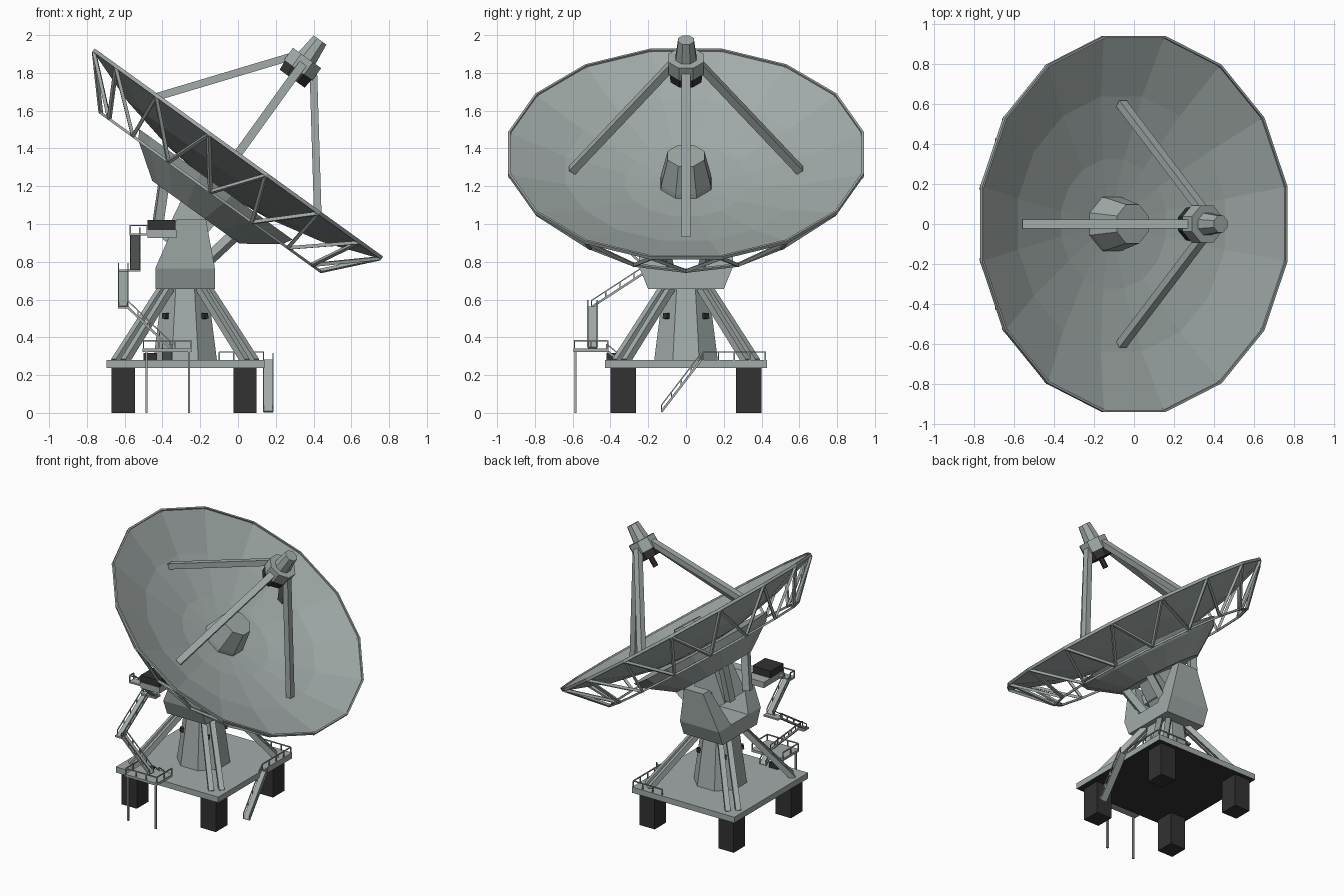
import bpy, bmesh, math
from mathutils import Vector as V, Matrix

if "Cube" in bpy.data.objects:
    bpy.data.objects.remove(bpy.data.objects["Cube"])

def material(name, c):
    m = bpy.data.materials.new(name)
    m.diffuse_color = (*c, 1)
    m.use_nodes = True
    m.node_tree.nodes["Principled BSDF"].inputs["Base Color"].default_value = m.diffuse_color
    return m

GREY = material("pale_grey", (0.36, 0.41, 0.40))
DARK = material("charcoal", (0.032, 0.032, 0.032))

CX = -0.28                                   # mount centre line
TILT = math.radians(35.8)
DISH = Matrix.Translation((0, 0, 1.372)) @ Matrix.Rotation(TILT, 4, 'Y')

def finish(name, bm, mats, frame=None, rule=None):
    bmesh.ops.recalc_face_normals(bm, faces=bm.faces)
    if rule:
        for f in bm.faces:
            f.material_index = rule(f)
    me = bpy.data.meshes.new(name)
    bm.to_mesh(me)
    bm.free()
    for m in mats:
        me.materials.append(m)
    ob = bpy.data.objects.new(name, me)
    if frame:
        ob.matrix_world = frame
    bpy.context.collection.objects.link(ob)
    return ob

def lathe(bm, prof, n, phase=0.5, closed=False):
    rings = [[bm.verts.new((r * math.cos((i + phase) * math.tau / n),
                            r * math.sin((i + phase) * math.tau / n), z))
              for i in range(n)] for r, z in prof]
    pairs = list(zip(rings, rings[1:]))
    if closed:
        pairs.append((rings[-1], rings[0]))
    else:
        bm.faces.new(rings[0])
        bm.faces.new(rings[-1])
    for a, b in pairs:
        for i in range(n):
            j = (i + 1) % n
            bm.faces.new((a[i], a[j], b[j], b[i]))

def bar(bm, p, q, w, h=None, side=None):
    p, q = V(p), V(q)
    d = (q - p).normalized()
    if side is None:
        side = V((0, 0, 1)).cross(d)
        if side.length < 0.01:
            side = V((1, 0, 0))
    x = V(side).normalized()
    y = d.cross(x)
    m = Matrix((x * w, y * (h or w), q - p)).transposed().to_4x4()
    m.translation = (p + q) / 2
    bmesh.ops.create_cube(bm, size=1, matrix=m)

def taper(bm, lo, hi):
    """Block between two rectangles (x0, x1, y0, y1, z)."""
    a, b = [[bm.verts.new(c) for c in ((x0, y0, z), (x1, y0, z), (x1, y1, z), (x0, y1, z))]
            for x0, x1, y0, y1, z in (lo, hi)]
    bm.faces.new(a)
    bm.faces.new(b)
    for i in range(4):
        j = (i + 1) % 4
        bm.faces.new((a[i], a[j], b[j], b[i]))

def box(bm, x0, x1, y0, y1, z0, z1):
    taper(bm, (x0, x1, y0, y1, z0), (x0, x1, y0, y1, z1))

def rail(bm, pts, h=0.042, t=0.007):
    up = V((0, 0, h))
    for p, q in zip(pts, pts[1:]):
        p, q = V(p), V(q)
        bar(bm, p + up, q + up, t)
        n = max(1, round((q - p).length / 0.08))
        for i in range(n + 1):
            s = p.lerp(q, i / n)
            bar(bm, s, s + up, t)

def stair(bm, p, q, width=0.05):
    p, q = V(p), V(q)
    side = V((0, 0, 1)).cross(q - p).normalized()
    bar(bm, p, q, width, 0.012, side)
    for s in (-1, 1):
        o = side * s * width / 2
        rail(bm, [p + o, q + o], 0.035, 0.006)

def ring_pt(r, i, w):
    a = i * math.tau / 16
    return (r * math.cos(a), r * math.sin(a), w)

# --- dish, in its own tilted frame ---
D = 0.2
radii = [0.12, 0.33, 0.65, 0.955]
inner = [(r, -D * (1 - (r / 0.955) ** 2)) for r in radii]
bm = bmesh.new()
lathe(bm, inner + [(r, w - 0.01) for r, w in reversed(inner)], 16)
finish("dish_reflector", bm, [GREY], DISH)

bm = bmesh.new()
lathe(bm, [(0.948, 0.008), (0.96, 0.008), (0.96, -0.012), (0.948, -0.012)], 16, closed=True)
finish("dish_rim", bm, [GREY], DISH)

bm = bmesh.new()
lathe(bm, [(0.51, -0.2), (0.48, -0.25), (0.29, -0.382)], 16)
finish("dish_back_drum", bm, [GREY], DISH)

bm = bmesh.new()
for i in range(16):
    k = ring_pt(0.715, i, -0.25)
    bar(bm, k, ring_pt(0.715, i + 1, -0.25), 0.014)
    for s in (-0.5, 0.5):
        bar(bm, k, ring_pt(0.95, i + s, -0.01), 0.018)
finish("dish_truss", bm, [GREY], DISH)

bm = bmesh.new()
lathe(bm, [(0.145, -0.195), (0.142, -0.17), (0.105, -0.012)], 8)
finish("dish_hub", bm, [GREY], DISH)

# --- feed and its four legs ---
bm = bmesh.new()
for c, s in ((1, 0), (-1, 0), (0, 1), (0, -1)):
    bar(bm, (0.603 * c, 0.603 * s, -0.108), (0.07 * c, 0.07 * s, 0.585), 0.045, 0.04, (-s, c, 0))
finish("feed_legs", bm, [GREY], DISH)

bm = bmesh.new()
lathe(bm, [(0.1, 0.545), (0.1, 0.625)], 8)
lathe(bm, [(0.06, 0.62), (0.045, 0.742)], 8)
finish("feed_housing", bm, [GREY], DISH)

bm = bmesh.new()
lathe(bm, [(0.088, 0.49), (0.094, 0.546)], 8)
lathe(bm, [(0.02, 0.42), (0.02, 0.492)], 8)
finish("feed_horn", bm, [DARK], DISH)

# --- struts carrying the dish on the yoke ---
bm = bmesh.new()
for s in (-1, 1):
    bar(bm, (0.235, 0.13 * s, -0.37), (0.19, 0.1 * s, -0.6), 0.05)
    bar(bm, (-0.22, 0.13 * s, -0.37), (-0.1, 0.1 * s, -0.6), 0.05)
taper(bm, (-0.06, 0.1, -0.12, 0.12, -0.6), (-0.1, 0.12, -0.1, 0.1, -0.375))
finish("dish_carrier", bm, [GREY], DISH)

bm = bmesh.new()
bar(bm, (-0.25, -0.2, 0.93), (-0.25, 0.2, 0.93), 0.08)
finish("elevation_axle", bm, [GREY])

# --- yoke ---
bm = bmesh.new()
taper(bm, (CX - 0.158, CX + 0.158, -0.2, 0.2, 0.655), (CX - 0.158, CX + 0.158, -0.245, 0.245, 0.765))
for s in (-1, 1):
    taper(bm, (CX - 0.158, CX + 0.158, 0.1 * s, 0.245 * s, 0.765), (-0.325, -0.17, 0.19 * s, 0.265 * s, 1.025))
finish("yoke", bm, [GREY])

# --- pedestal, ports and braces ---
bm = bmesh.new()
lathe(bm, [(0.182, 0.28), (0.13, 0.66)], 8)
finish("pedestal", bm, [GREY], Matrix.Translation((CX, 0, 0)))

bm = bmesh.new()
braces = bmesh.new()
legs = bmesh.new()
for sx in (-1, 1):
    for sy in (-1, 1):
        bar(bm, (CX + 0.08 * sx, 0.08 * sy, 0.51), (CX + 0.112 * sx, 0.112 * sy, 0.515), 0.03)
        for a, b, c, d in ((0.37, 0.32, 0.12, 0.08), (0.32, 0.37, 0.08, 0.12)):
            bar(braces, (CX + a * sx, b * sy, 0.272), (CX + c * sx, d * sy, 0.66), 0.036)
        x, y = CX - 0.005 + 0.322 * sx, 0.333 * sy
        box(legs, x - 0.062, x + 0.062, y - 0.067, y + 0.067, 0, 0.24)
finish("pedestal_ports", bm, [DARK])
finish("pedestal_braces", braces, [GREY])
finish("base_legs", legs, [DARK])

# --- base platform, dark underneath ---
bm = bmesh.new()
box(bm, -0.695, 0.14, -0.43, 0.43, 0.238, 0.28)
finish("base_platform", bm, [GREY, DARK], None, lambda f: int(f.normal.z < -0.5))

bm = bmesh.new()
rail(bm, [(0.135, 0.09, 0.28), (0.135, 0.42, 0.28), (-0.1, 0.42, 0.28)])
finish("platform_railing", bm, [GREY])

bm = bmesh.new()
stair(bm, (0.16, -0.13, 0.006), (0.16, 0.08, 0.28))
finish("ground_stair", bm, [GREY])

# --- side landing and stairs up to the equipment box ---
bm = bmesh.new()
box(bm, -0.505, -0.245, -0.595, -0.41, 0.322, 0.34)
rail(bm, [(-0.5, -0.415, 0.34), (-0.5, -0.59, 0.34), (-0.25, -0.59, 0.34), (-0.25, -0.415, 0.34)])
for x in (-0.485, -0.26):
    bar(bm, (x, -0.585, 0), (x, -0.585, 0.33), 0.012)
stair(bm, (-0.375, -0.42, 0.33), (-0.375, -0.36, 0.28))
finish("side_landing", bm, [GREY])

bm = bmesh.new()
stair(bm, (-0.36, -0.495, 0.345), (-0.585, -0.495, 0.56))
box(bm, -0.635, -0.58, -0.525, -0.465, 0.552, 0.564)
stair(bm, (-0.607, -0.5, 0.56), (-0.607, -0.2, 0.755))
box(bm, -0.635, -0.515, -0.225, -0.165, 0.748, 0.76)
stair(bm, (-0.545, -0.2, 0.757), (-0.545, -0.4, 0.945))
box(bm, -0.575, -0.47, -0.45, -0.39, 0.938, 0.95)
rail(bm, [(-0.57, -0.4, 0.95), (-0.57, -0.445, 0.95), (-0.48, -0.445, 0.95)])
finish("access_stairs", bm, [GREY])

bm = bmesh.new()
box(bm, -0.48, -0.325, -0.45, -0.22, 0.925, 0.968)
finish("equipment_shelf", bm, [GREY])

bm = bmesh.new()
box(bm, -0.48, -0.33, -0.45, -0.3, 0.968, 1.02)
box(bm, -0.5, -0.43, -0.42, -0.35, 0.28, 0.318)
finish("equipment_boxes", bm, [DARK])
